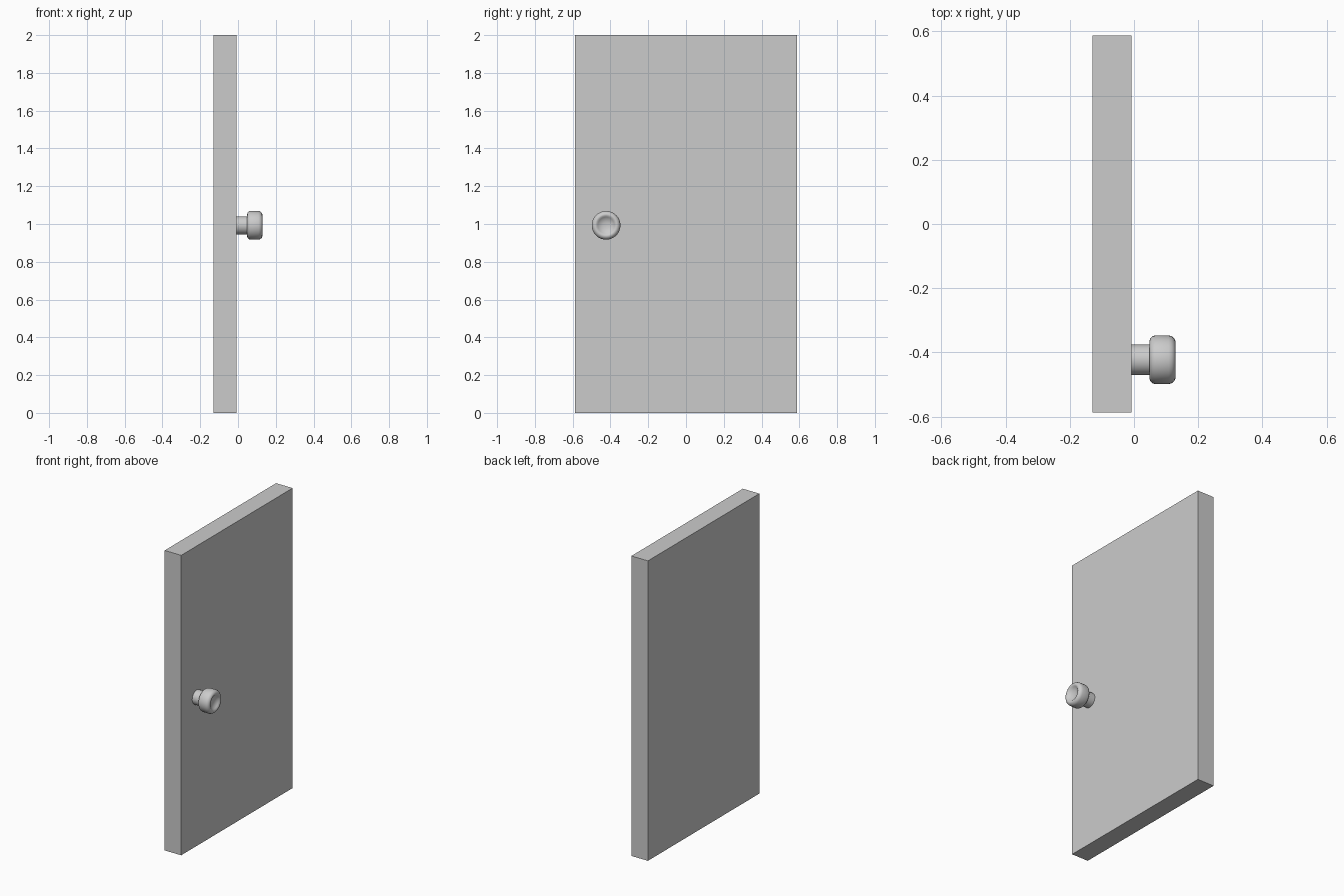
import bpy, bmesh, math

if "Cube" in bpy.data.objects:
    bpy.data.objects.remove(bpy.data.objects["Cube"])

KNOB_Y, KNOB_Z, SIDES = -0.423, 0.993, 32


def finish(name, bm):
    bmesh.ops.recalc_face_normals(bm, faces=bm.faces)
    mesh = bpy.data.meshes.new(name)
    bm.to_mesh(mesh)
    bm.free()
    obj = bpy.data.objects.new(name, mesh)
    bpy.context.collection.objects.link(obj)
    return obj


def box(name, lo, hi):
    bm = bmesh.new()
    bmesh.ops.create_cube(bm, size=1)
    for v in bm.verts:
        v.co = [a + (c + 0.5) * (b - a) for a, b, c in zip(lo, hi, v.co)]
    return finish(name, bm)


def lathe_x(name, profile):
    """Revolve (x, radius) points around the knob axis."""
    bm = bmesh.new()
    verts = [bm.verts.new((x, KNOB_Y, KNOB_Z + r)) for x, r in profile]
    edges = [bm.edges.new(pair) for pair in zip(verts, verts[1:])]
    bmesh.ops.spin(bm, geom=verts + edges, cent=(0, KNOB_Y, KNOB_Z),
                   axis=(1, 0, 0), angle=2 * math.pi, steps=SIDES)
    bmesh.ops.remove_doubles(bm, verts=bm.verts, dist=1e-5)
    obj = finish(name, bm)
    bpy.ops.object.select_all(action='DESELECT')
    obj.select_set(True)
    bpy.context.view_layer.objects.active = obj
    bpy.ops.object.shade_smooth_by_angle(angle=math.radians(40))
    return obj


# Plain door slab
box("door_panel", (-0.13, -0.587, 0), (-0.008, 0.587, 2))

# Stem joining the knob to the door
lathe_x("knob_stem", [(-0.01, 0), (-0.01, 0.048), (0.055, 0.048), (0.055, 0)])

# Rounded knob with a dished front
lathe_x("knob_grip", [
    (0.048, 0), (0.048, 0.058), (0.051, 0.067), (0.057, 0.073), (0.066, 0.076),
    (0.108, 0.076), (0.118, 0.073), (0.126, 0.066), (0.129, 0.058),
    (0.128, 0.051), (0.122, 0.044), (0.115, 0.034), (0.110, 0.018), (0.109, 0)])
